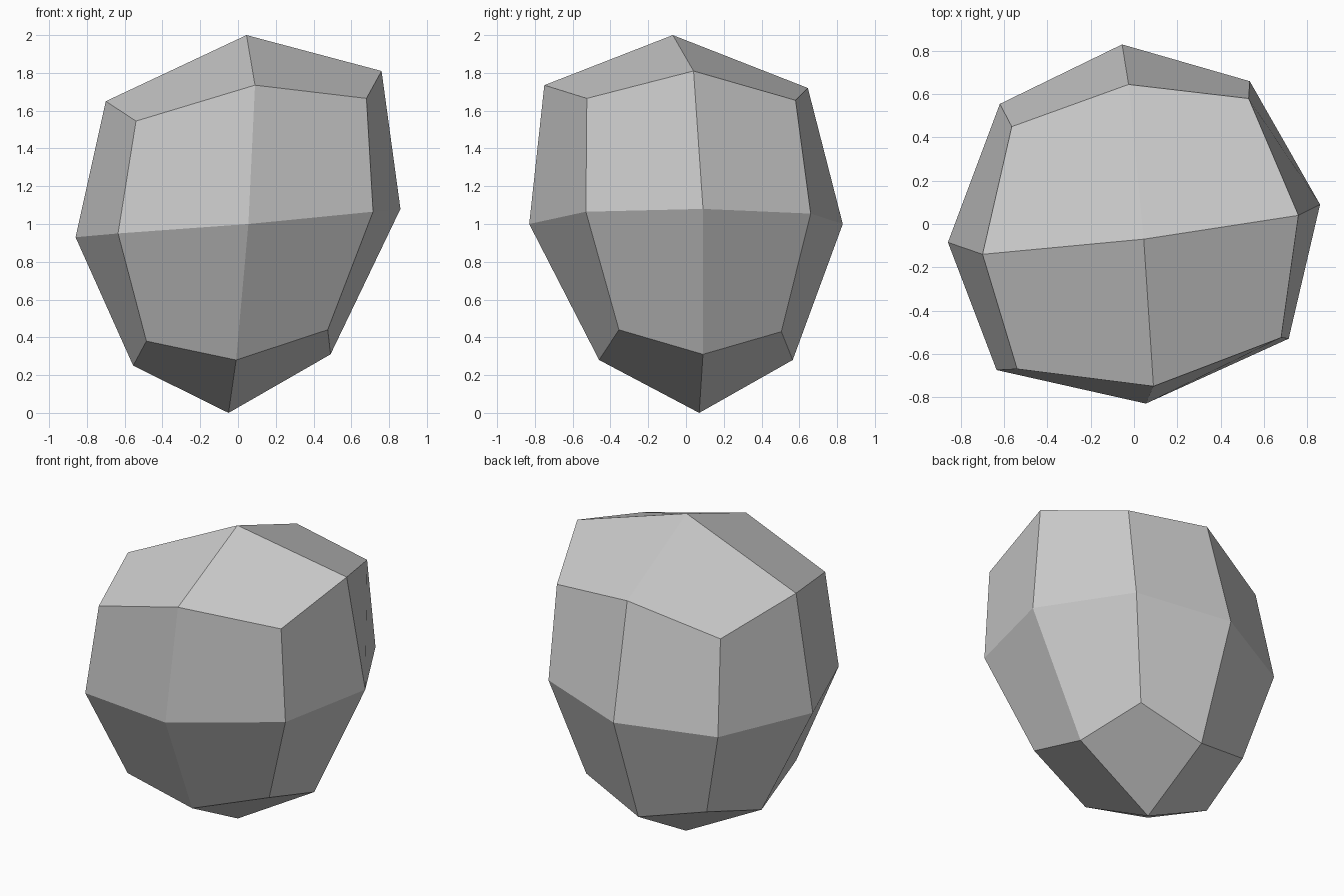
import bpy
import bmesh

# Remove the default cube only
default_cube = bpy.data.objects.get("Cube")
if default_cube:
    bpy.data.objects.remove(default_cube, do_unlink=True)


def flat_material(name, colour):
    material = bpy.data.materials.new(name)
    material.use_nodes = True
    material.diffuse_color = colour
    for node in material.node_tree.nodes:
        if node.type == "BSDF_PRINCIPLED":
            node.inputs["Base Color"].default_value = colour
    return material


def add_loop(bm, points):
    return [bm.verts.new(point) for point in points]


def bridge(bm, lower, upper):
    count = len(lower)
    for index in range(count):
        following = (index + 1) % count
        bm.faces.new((lower[index], lower[following], upper[following], upper[index]))


def cap(bm, loop, pole_point):
    # Each quad joins the pole to one corner and that corner's neighbours
    pole = bm.verts.new(pole_point)
    count = len(loop)
    for corner in range(1, count, 2):
        bm.faces.new((pole, loop[corner - 1], loop[corner], loop[(corner + 1) % count]))


# Loops run from the front middle, round the left side, back and right side
lower_loop = [
    (-.01, -.46, .28), (.475, -.355, .44), (.49, .09, .31), (.37, .505, .43),
    (-.05, .565, .28), (-.465, .45, .38), (-.555, .01, .25), (-.485, -.45, .38),
]
middle_loop = [
    (.055, -.83, 1), (.715, -.53, 1.065), (.86, .09, 1.08), (.535, .66, 1.055),
    (-.055, .83, 1), (-.62, .555, .95), (-.86, -.085, .93), (-.635, -.675, .95),
]
upper_loop = [
    (.09, -.75, 1.735), (.68, -.525, 1.665), (.76, .04, 1.81), (.53, .58, 1.655),
    (-.025, .645, 1.72), (-.565, .45, 1.54), (-.7, -.14, 1.65), (-.54, -.67, 1.545),
]

# Faceted stone: three edge loops bridged together and closed by two caps
bm = bmesh.new()
lower, middle, upper = [add_loop(bm, points) for points in (lower_loop, middle_loop, upper_loop)]
bridge(bm, lower, middle)
bridge(bm, middle, upper)
cap(bm, lower, (-.05, .07, 0))
cap(bm, upper, (.045, -.07, 2))
bmesh.ops.recalc_face_normals(bm, faces=bm.faces[:])

mesh = bpy.data.meshes.new("faceted_stone")
bm.to_mesh(mesh)
bm.free()
mesh.materials.append(flat_material("light_grey_stone", (.6, .6, .6, 1)))

stone = bpy.data.objects.new("faceted_stone", mesh)
bpy.context.scene.collection.objects.link(stone)
